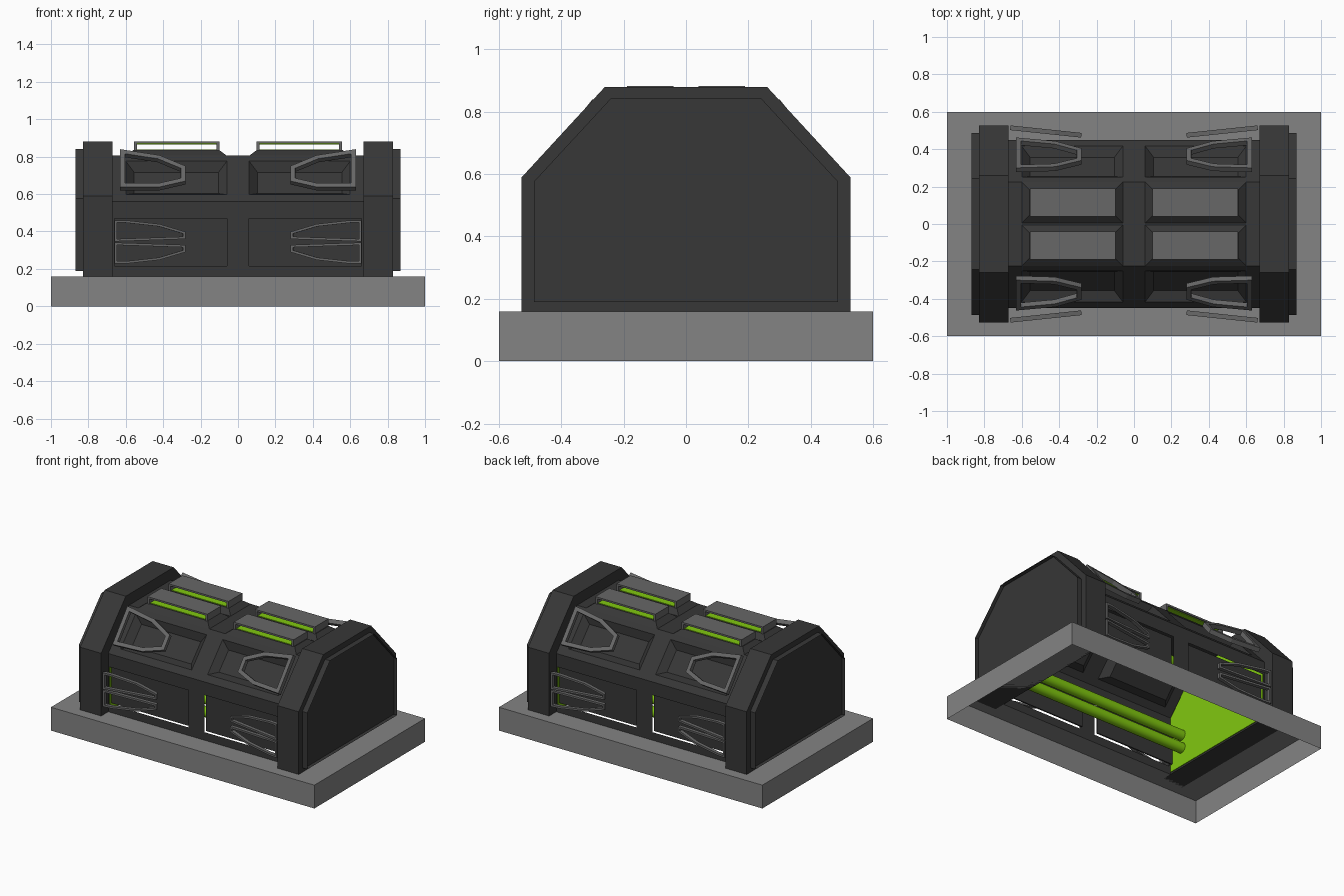
import bpy, bmesh, math
from mathutils import Vector

cube = bpy.data.objects.get("Cube")
if cube:
    bpy.data.objects.remove(cube, do_unlink=True)


def material(name, rgb):
    m = bpy.data.materials.new(name)
    m.use_nodes = True
    m.diffuse_color = (*rgb, 1)
    m.node_tree.nodes["Principled BSDF"].inputs["Base Color"].default_value = (*rgb, 1)
    return m


DARK = material("dark_metal", (0.038, 0.038, 0.038))
MID = material("bracket_grey", (0.135, 0.135, 0.135))
GREY = material("base_grey", (0.23, 0.23, 0.23))
GREEN = material("glow_green", (0.22, 0.58, 0.005))


def finish(name, bm, mat, axes="XY", solid=0):
    """Turn a bmesh into an object mirrored over the given axes."""
    bmesh.ops.remove_doubles(bm, verts=bm.verts, dist=0.0001)
    mesh = bpy.data.meshes.new(name)
    bm.to_mesh(mesh)
    bm.free()
    mesh.materials.append(mat)
    ob = bpy.data.objects.new(name, mesh)
    bpy.context.collection.objects.link(ob)
    if solid:
        s = ob.modifiers.new("thickness", "SOLIDIFY")
        s.thickness, s.offset = solid, -1
    m = ob.modifiers.new("mirror", "MIRROR")
    m.use_axis = ("X" in axes, "Y" in axes, False)
    return ob


def quad(bm, pts):
    return bm.faces.new([bm.verts.new(p) for p in pts])


def box(name, mat, x, y, z):
    bm = bmesh.new()
    bmesh.ops.create_cube(bm, size=1)
    for v in bm.verts:
        v.co = [r[0] + (c + 0.5) * (r[1] - r[0]) for c, r in zip(v.co, (x, y, z))]
    return finish(name, bm, mat)


def frustum(bm, pts, inset, depth):
    """Side walls and a shifted, inset floor for a four-sided outline."""
    p = [Vector(q) for q in pts]
    n = (p[1] - p[0]).cross(p[3] - p[0]).normalized()
    e1, e2 = (p[1] - p[0]).normalized(), (p[3] - p[0]).normalized()
    signs = ((1, 1), (-1, 1), (-1, -1), (1, -1))
    q = [c + inset * (a * e1 + b * e2) + n * depth for c, (a, b) in zip(p, signs)]
    for i in range(4):
        j = (i + 1) % 4
        quad(bm, (p[i], p[j], q[j], q[i]))
    quad(bm, q)


def wall(bm, xs, vs, place, recess=None):
    """Three by three wall; its middle cell is open, or recessed."""
    for i in range(3):
        for j in range(3):
            cell = [place(xs[i + a], vs[j + b]) for a, b in ((0, 0), (1, 0), (1, 1), (0, 1))]
            if (i, j) != (1, 1):
                quad(bm, cell)
            elif recess:
                frustum(bm, cell, *recess)


def profile(w, z0, z1, tw, z2):
    return [(-w, z0), (w, z0), (w, z1), (tw, z2), (-tw, z2), (-w, z1)]


def prism(bm, pts, x0, x1):
    """Extrude a (y, z) profile along x; returns the outer face."""
    a = [bm.verts.new((x0, y, z)) for y, z in pts]
    b = [bm.verts.new((x1, y, z)) for y, z in pts]
    bm.faces.new(a[::-1])
    outer = bm.faces.new(b)
    for i in range(len(pts)):
        j = (i + 1) % len(pts)
        bm.faces.new((a[i], a[j], b[j], b[i]))
    return outer


# Base: open underneath, with a hole below the body
bm = bmesh.new()
HX, HY, BZ = 0.67, 0.45, 0.16
quad(bm, ((0, -0.6, BZ), (1, -0.6, BZ), (1, -HY, BZ), (0, -HY, BZ)))
quad(bm, ((HX, -HY, BZ), (1, -HY, BZ), (1, 0, BZ), (HX, 0, BZ)))
quad(bm, ((0, -0.6, 0), (1, -0.6, 0), (1, -0.6, BZ), (0, -0.6, BZ)))
quad(bm, ((1, -0.6, 0), (1, 0, 0), (1, 0, BZ), (1, -0.6, BZ)))
finish("base", bm, GREY)

# Body shell: side walls with openings, slopes with recesses, roof
bm = bmesh.new()
wall(bm, (0, 0.06, 0.66, HX), (BZ, 0.215, 0.47, 0.56), lambda x, v: (x, -HY, v))
wall(bm, (0, 0.06, 0.60, HX), (0, 0.15, 0.88, 1),
     lambda x, v: (x, -HY + 0.225 * v, 0.56 + 0.245 * v), (0.045, -0.04))
quad(bm, ((0, -0.225, 0.805), (HX, -0.225, 0.805), (HX, 0, 0.805), (0, 0, 0.805)))
finish("body_shell", bm, DARK)

# Panels set back behind the side openings
box("side_panel", DARK, (0.06, 0.66), (-0.43, -0.42), (0.215, 0.47))

# Roof vents: raised plinth, glowing slot and hood
bm = bmesh.new()
z = 0.805
frustum(bm, ((0.06, -0.225, z), (0.60, -0.225, z), (0.60, -0.005, z), (0.06, -0.005, z)), 0.04, 0.03)
finish("vent_plinth", bm, DARK)
box("vent_glow", GREEN, (0.115, 0.54), (-0.18, -0.05), (0.834, 0.839))
box("vent_hood_glow", GREEN, (0.115, 0.54), (-0.18, -0.05), (0.866, 0.871))
box("vent_hood", MID, (0.10, 0.555), (-0.19, -0.04), (0.870, 0.882))
for label, x in (("inner", 0.10), ("outer", 0.54)):
    box("vent_post_" + label, MID, (x, x + 0.015), (-0.19, -0.04), (0.834, 0.871))

# End frames and recessed end caps
bm = bmesh.new()
prism(bm, profile(0.527, BZ, 0.59, 0.26, 0.88), HX, 0.83)
finish("end_frame", bm, DARK, "X")
bm = bmesh.new()
face = prism(bm, profile(0.487, 0.19, 0.577, 0.242, 0.842), 0.82, 0.868)
bmesh.ops.inset_individual(bm, faces=[face], thickness=0.034)
bmesh.ops.translate(bm, verts=bmesh.ops.extrude_discrete_faces(bm, faces=[face])["faces"][0].verts,
                    vec=(-0.025, 0, 0))
rim = [e for e in bm.edges if e.is_boundary]
bmesh.ops.bridge_loops(bm, edges=rim)
finish("end_cap", bm, DARK, "X")

# Glowing interior: end walls and light tubes
bm = bmesh.new()
prism(bm, profile(0.44, BZ + 0.01, 0.555, 0.22, 0.80), 0.664, 0.669)
finish("inner_end_wall", bm, GREEN, "X")
for label, z in (("lower", 0.29), ("upper", 0.38)):
    bm = bmesh.new()
    ring = [math.tau * i / 16 for i in range(16)]
    prism(bm, [(-0.33 + 0.035 * math.cos(a), z + 0.035 * math.sin(a)) for a in ring], 0, 0.66)
    tube = finish("light_tube_" + label, bm, GREEN)
    for p in tube.data.polygons:
        p.use_smooth = len(p.vertices) == 4


# Bracket frames: tapered outlines with an open middle
def bracket(name, outline, depth_at, bar, thick):
    bm = bmesh.new()
    f = quad(bm, [(x, depth_at(x, z), z) for x, z in outline])
    f.normal_update()
    if f.normal.y > 0:
        f.normal_flip()
    bmesh.ops.inset_individual(bm, faces=[f], thickness=bar, use_even_offset=True)
    bmesh.ops.delete(bm, geom=[f], context="FACES_ONLY")
    finish(name, bm, MID, solid=thick)


claw = [(0.66, 0.46), (0.60, 0.46), (0.42, 0.44), (0.28, 0.398), (0.28, 0.36), (0.42, 0.355), (0.66, 0.347)]


def side_depth(x, z):
    return -0.487 - (x - 0.28) * 0.105


bracket("side_bracket_upper", claw, side_depth, 0.013, 0.025)
bracket("side_bracket_lower", [(x, 0.688 - z) for x, z in claw], side_depth, 0.013, 0.025)
bracket("slope_bracket",
        [(0.63, 0.84), (0.42, 0.808), (0.28, 0.75), (0.28, 0.67), (0.42, 0.638), (0.63, 0.638)],
        lambda x, z: -0.3 + 0.805 * (z - 0.84) - 0.092 * (x - 0.63), 0.026, 0.03)
